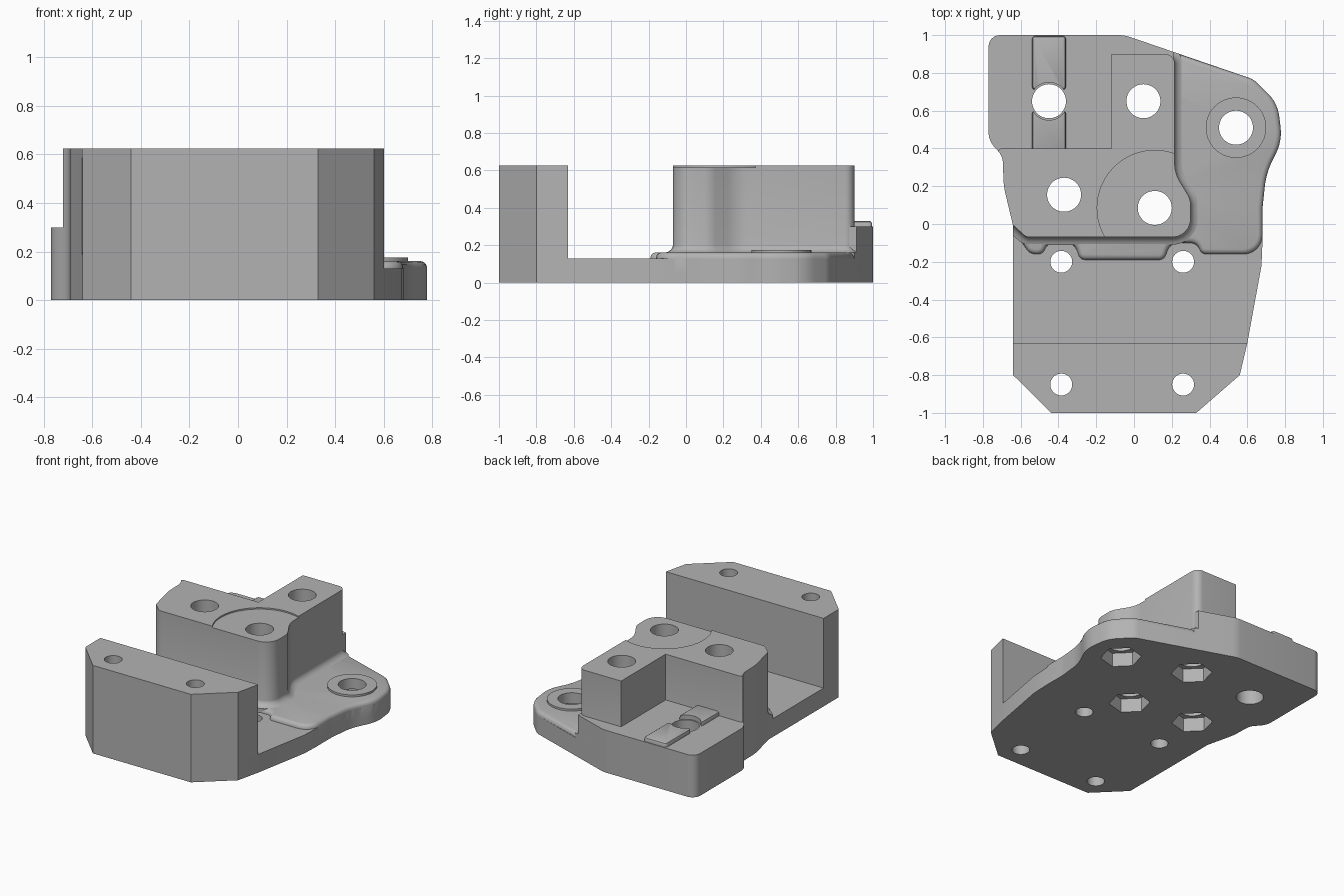
import bpy, bmesh, math
from mathutils import Vector

old = bpy.data.objects.get("Cube")
if old:
    bpy.data.objects.remove(old)

grey = bpy.data.materials.new("plain grey")
grey.use_nodes = True
GREY = (0.45, 0.45, 0.45, 1)
grey.diffuse_color = GREY
grey.node_tree.nodes["Principled BSDF"].inputs["Base Color"].default_value = GREY


def rounded(corners, steps=6):
    """Turn (x, y, radius) corners into a rounded outline."""
    pts = []
    for i, c in enumerate(corners):
        p = Vector(c[:2])
        r = c[2] if len(c) > 2 else 0
        if not r:
            pts.append(p)
            continue
        a = Vector(corners[i - 1][:2]) - p
        b = Vector(corners[(i + 1) % len(corners)][:2]) - p
        half = a.angle(b) / 2
        cut = min(r / math.tan(half), a.length * 0.49, b.length * 0.49)
        r = cut * math.tan(half)
        a.normalize()
        b.normalize()
        mid = p + (a + b).normalized() * (r / math.sin(half))
        start, end = p + a * cut - mid, p + b * cut - mid
        turn = math.atan2(start.x * end.y - start.y * end.x, start.dot(end))
        for k in range(steps + 1):
            t = turn * k / steps
            pts.append(mid + Vector((start.x * math.cos(t) - start.y * math.sin(t),
                                     start.x * math.sin(t) + start.y * math.cos(t))))
    return pts


def circle(x, y, r, n=48, turn=0.0):
    return [Vector((x + r * math.cos(turn + math.tau * k / n),
                    y + r * math.sin(turn + math.tau * k / n))) for k in range(n)]


def grow(pts, d):
    """Offset an outline outwards by d."""
    out = []
    for i, p in enumerate(pts):
        u = (p - pts[i - 1]).normalized()
        v = (pts[(i + 1) % len(pts)] - p).normalized()
        n = Vector((u.y + v.y, -u.x - v.x)).normalized()
        out.append(p + n * d / max(0.5, n.dot(Vector((u.y, -u.x)))))
    return out


def loft(name, outlines, rings):
    """Close each outline into a solid through (z, offset) rings."""
    bm = bmesh.new()
    for pts in outlines:
        if sum(pts[i - 1].cross(p) for i, p in enumerate(pts)) < 0:
            pts = pts[::-1]
        loops = [[bm.verts.new((q.x, q.y, z)) for q in (grow(pts, d) if d else pts)]
                 for z, d in rings]
        for lo, hi in zip(loops, loops[1:]):
            for i in range(len(lo)):
                bm.faces.new((lo[i - 1], lo[i], hi[i], hi[i - 1]))
        bm.faces.new(loops[0][::-1])
        bm.faces.new(loops[-1])
    mesh = bpy.data.meshes.new(name)
    bm.to_mesh(mesh)
    bm.free()
    ob = bpy.data.objects.new(name, mesh)
    bpy.context.collection.objects.link(ob)
    mesh.materials.append(grey)
    return ob


def boolean(ob, tool, operation="DIFFERENCE"):
    mod = ob.modifiers.new("cut", "BOOLEAN")
    mod.operation, mod.object, mod.solver = operation, tool, "EXACT"
    bpy.context.view_layer.objects.active = ob
    bpy.ops.object.modifier_apply(modifier=mod.name)


# Shared edge of the right-hand lobe, front to back
lobe = [(0.68, 0.08, 0.3), (0.70, 0.27, 0.4), (0.785, 0.44, 0.25), (0.76, 0.64, 0.2),
        (0.635, 0.765, 0.12)]

# Overall footprint
silhouette = rounded([(-0.64, -0.8), (-0.44, -1), (0.33, -1), (0.56, -0.8), (0.60, -0.63),
                      (0.675, -0.22), (0.68, -0.1)] + lobe +
                     [(-0.05, 1, 0.2), (-0.77, 1, 0.06), (-0.77, 0.44, 0.12),
                      (-0.695, 0.36, 0.1), (-0.69, 0.2, 0.4), (-0.64, -0.01, 0.1)])
base = loft("base_plate", [silhouette], [(0, 0), (0.13, 0)])

# Front wall
wall = loft("front_wall", [rounded([(-0.64, -0.8), (-0.44, -1), (0.33, -1), (0.56, -0.8),
                                    (0.60, -0.63), (-0.64, -0.63)])],
            [(0.05, 0), (0.625, 0)])

# Raised deck with scalloped front and rounded rim
scallops = []
for x, left, right in ((-0.385, -0.16, -0.19), (0.26, -0.19, -0.16)):
    scallops += [(x - 0.10, left, 0.04), (x - 0.07, -0.1, 0.08),
                 (x + 0.07, -0.1, 0.08), (x + 0.10, right, 0.04)]
deck = loft("raised_deck", [rounded([(-0.62, -0.06, 0.05), (-0.55, -0.16, 0.06)] + scallops +
                                    [(0.68, -0.16, 0.1)] + lobe +
                                    [(0.1, 0.945), (-0.3, 0.9), (-0.5, 0.3)])],
            [(0.05, 0), (0.135, 0), (0.148, -0.004), (0.157, -0.013), (0.161, -0.026)])

# Low rear block
low = loft("rear_block", [rounded([(-0.9, 0.2), (0.21, 0.2), (0.21, 1.1), (-0.9, 1.1)])],
           [(0.05, 0), (0.30, 0)])

# Tall stepped block with a flared foot
tall = loft("tall_block", [rounded([(-0.57, -0.07, 0.05), (0.30, -0.07, 0.17),
                                    (0.30, 0.13, 0.12), (0.215, 0.27, 0.2),
                                    (0.215, 0.9, 0.05), (-0.12, 0.9), (-0.12, 0.4),
                                    (-0.72, 0.4, 0.03), (-0.76, 0.25), (-0.68, 0.03)])],
            [(0.05, 0.04), (0.16, 0.04), (0.165, 0.026), (0.175, 0.012), (0.188, 0.003),
             (0.20, 0), (0.625, 0)])
clip = loft("clip_helper", [silhouette], [(-0.5, 0), (1, 0)])
for ob in (low, tall):
    boolean(ob, clip, "INTERSECT")

# Shallow round recess in the tall block
recess = loft("recess_helper", [circle(0.11, 0.085, 0.305, 64)], [(0.615, 0), (0.7, 0)])
boolean(tall, recess)

# Boss round the lobe hole
boss = loft("lobe_boss", [circle(0.54, 0.51, 0.16)], [(0.05, 0), (0.175, 0)])

# Guide pads either side of the rear hole
pads = loft("guide_pads", [rounded([(-0.54, a, 0.02), (-0.36, a, 0.02), (-0.36, b, 0.02),
                                    (-0.54, b, 0.02)]) for a, b in ((0.71, 0.995), (0.35, 0.60))],
            [(0.28, 0), (0.315, 0), (0.325, -0.004), (0.33, -0.013)])
relief = loft("relief_helper", [circle(-0.45, 0.65, 0.1)], [(0.2, 0), (0.5, 0)])
boolean(pads, relief)

# Bolt holes and hexagonal nut pockets
nuts = [(0.05, 0.65), (-0.37, 0.155), (0.11, 0.085), (0.54, 0.51)]
small = [(x, y) for x in (-0.385, 0.26) for y in (-0.2, -0.85)]
drill = loft("drill_helper", [circle(x, y, 0.09) for x, y in nuts + [(-0.45, 0.65)]] +
             [circle(x, y, 0.058, 32) for x, y in small], [(-0.2, 0), (1, 0)])
pocket = loft("pocket_helper", [circle(x, y, 0.135, 6, math.radians(15)) for x, y in nuts],
              [(-0.2, 0), (0.1, 0)])
parts = [base, wall, deck, low, tall, boss]
for ob in parts:
    boolean(ob, drill)
    boolean(ob, pocket)
for tool in (clip, recess, relief, drill, pocket):
    bpy.data.objects.remove(tool)

# Smooth round walls, keep sharp edges
bpy.ops.object.select_all(action="DESELECT")
for ob in parts + [pads]:
    ob.select_set(True)
bpy.context.view_layer.objects.active = base
bpy.ops.object.shade_smooth_by_angle(angle=math.radians(30))
